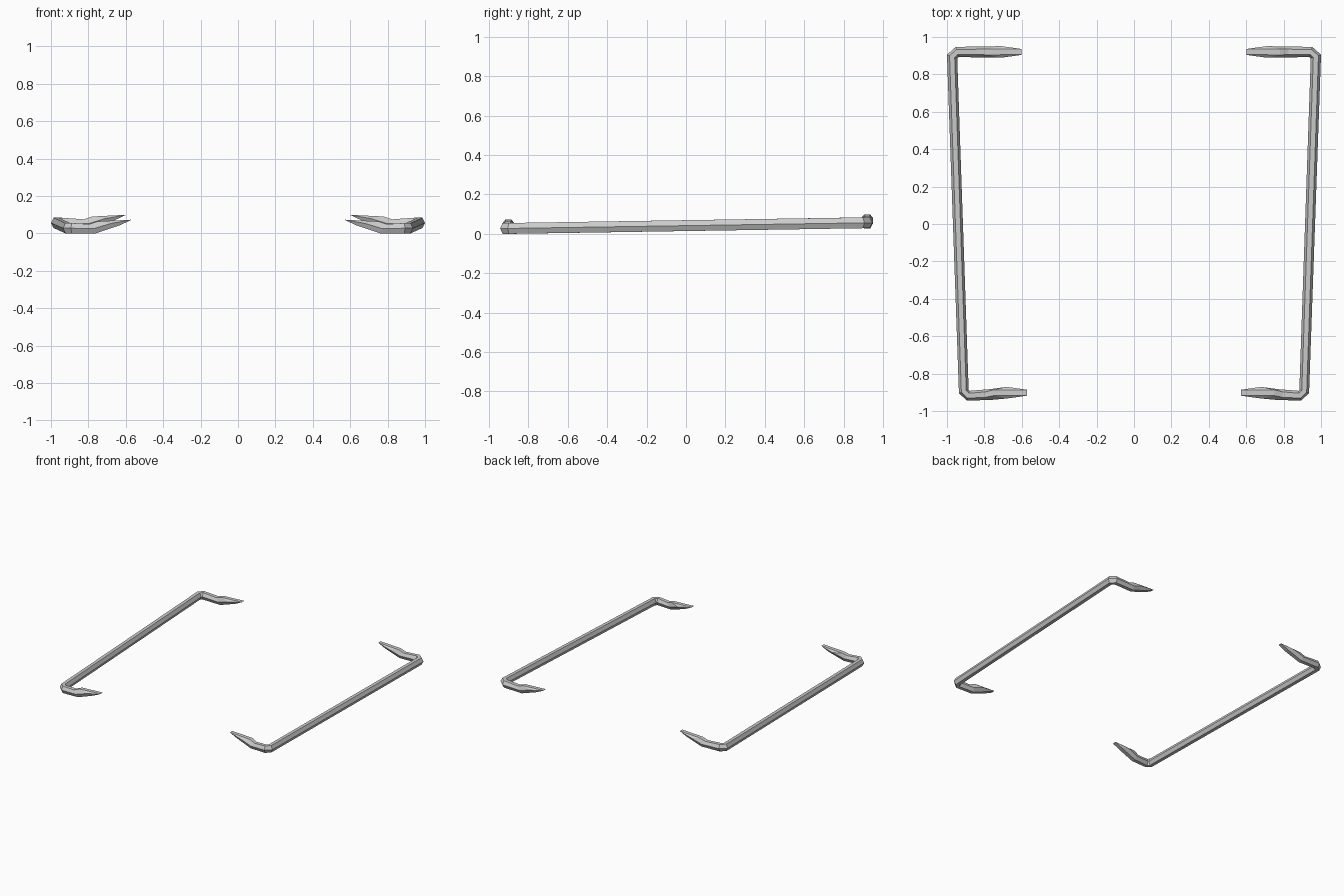
import bpy, bmesh
from mathutils import Vector

if "Cube" in bpy.data.objects:
    bpy.data.objects.remove(bpy.data.objects["Cube"])


def ring(bm, top, mid, low, wide, flat=0.5):
    """Hexagonal section: flat top and bottom, points at the sides; wide aims outward."""
    w = Vector(wide)
    t, m, l = Vector(top), Vector(mid), Vector(low)
    pts = [t + w * flat, t - w * flat, m - w, l - w * flat, l + w * flat, m + w]
    return [bm.verts.new(p) for p in pts]


def upright(bm, outer, inner, z, h=0.0275):
    """Vertical section running between an outer and an inner side point."""
    o, i = Vector((*outer, z)), Vector((*inner, z))
    c, up = (o + i) / 2, Vector((0, 0, h))
    return ring(bm, c + up, c, c - up, (o - i) / 2)


def claw(bm, side, dx, dz, y_bend, y_tip):
    """Bend, rising shoulder and thin tip of one hooked end (side: -1 front, 1 back)."""
    bend = ring(bm, (0.825 + dx, y_bend, 0.075 + dz), (0.80 + dx, y_bend, 0.052 + dz),
                (0.79 + dx, y_bend, 0.026 + dz), (0, side * 0.029, 0))
    shoulder = ring(bm, (0.78 + dx, y_tip, 0.090 + dz), (0.71 + dx, y_tip, 0.079 + dz),
                    (0.66 + dx, y_tip, 0.070 + dz), (0, side * 0.031, 0))
    tip = ring(bm, (0.602 + dx, y_tip, 0.099 + dz), (0.602 + dx, y_tip, 0.098 + dz),
               (0.602 + dx, y_tip, 0.097 + dz), (0, side * 0.016, 0), 0.9)
    return [bend, shoulder, tip]


bm = bmesh.new()
# Front hook, long side bar, back hook, in order along the rail
front = claw(bm, -1, -0.03, -0.026, -0.912, -0.902)
bar = [
    upright(bm, (0.893, -0.944), (0.880, -0.892), 0.0275),
    upright(bm, (0.936, -0.905), (0.884, -0.886), 0.0275),
    upright(bm, (1.0, 0.905), (0.945, 0.886), 0.056),
    upright(bm, (0.953, 0.947), (0.938, 0.892), 0.056),
]
back = claw(bm, 1, 0, 0, 0.92, 0.92)
rings = front[::-1] + bar + back
for a, b in zip(rings, rings[1:]):
    for k in range(6):
        n = (k + 1) % 6
        bm.faces.new((a[k], a[n], b[n], b[k]))
bm.faces.new(rings[0])
bm.faces.new(rings[-1])
bmesh.ops.recalc_face_normals(bm, faces=bm.faces)

mesh = bpy.data.meshes.new("side_rails")
bm.to_mesh(mesh)
bm.free()
rails = bpy.data.objects.new("side_rails", mesh)
bpy.context.collection.objects.link(rails)
# Matching rail on the left
rails.modifiers.new("mirror", 'MIRROR')
